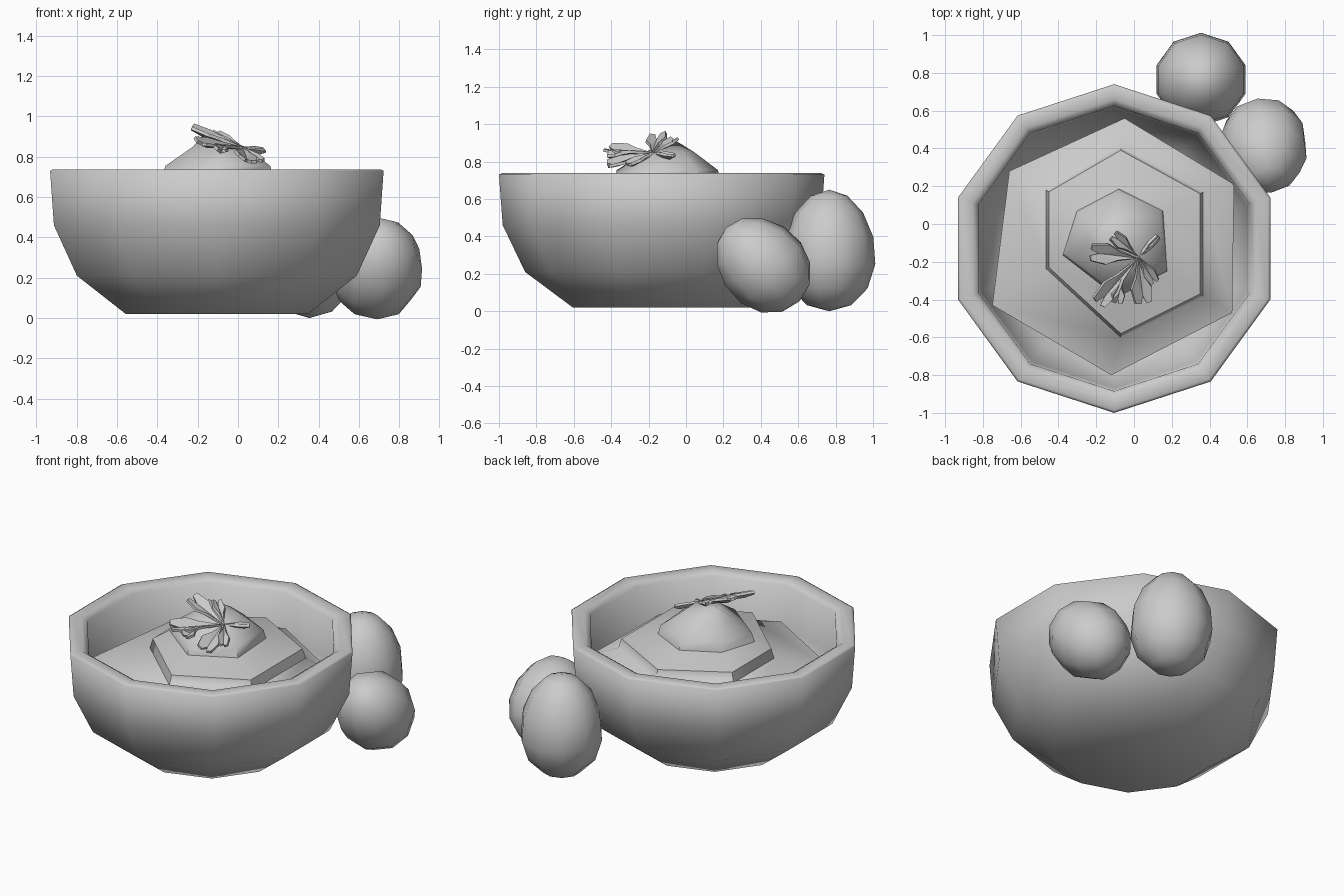
import bpy, bmesh, math
from mathutils import Vector, Matrix

if "Cube" in bpy.data.objects:
    bpy.data.objects.remove(bpy.data.objects["Cube"])

CX, CY = -0.105, -0.13


def make_object(name, bm, angle=None):
    bmesh.ops.recalc_face_normals(bm, faces=bm.faces)
    me = bpy.data.meshes.new(name)
    bm.to_mesh(me)
    bm.free()
    ob = bpy.data.objects.new(name, me)
    bpy.context.collection.objects.link(ob)
    if angle:
        bpy.ops.object.select_all(action='DESELECT')
        ob.select_set(True)
        bpy.context.view_layer.objects.active = ob
        bpy.ops.object.shade_smooth_by_angle(angle=math.radians(angle))
    return ob


def loft(name, rings, angle, cap_start=True, tip=None):
    """Skin a stack of closed rings, capping the start and the end (or a tip)."""
    bm = bmesh.new()
    loops = [[bm.verts.new(p) for p in ring] for ring in rings]
    n = len(loops[0])
    for a, b in zip(loops, loops[1:]):
        for i in range(n):
            j = (i + 1) % n
            bm.faces.new((a[i], a[j], b[j], b[i]))
    if cap_start:
        bm.faces.new(loops[0])
    if tip:
        t = bm.verts.new(tip)
        for i in range(n):
            bm.faces.new((loops[-1][i], loops[-1][(i + 1) % n], t))
    else:
        bm.faces.new(loops[-1])
    return make_object(name, bm, angle)


# Ten-sided bowl: outside wall, rounded rim, inside wall
def decagon(r, z):
    return [(CX + r * math.cos(math.radians(90 + 36 * i)),
             CY + r * math.sin(math.radians(90 + 36 * i)), z) for i in range(10)]


profile = [(0.475, 0.02), (0.73, 0.21), (0.85, 0.46), (0.87, 0.73), (0.855, 0.738),
           (0.79, 0.738), (0.755, 0.715), (0.74, 0.46), (0.64, 0.26), (0.42, 0.12)]
loft("bowl", [decagon(r, z) for r, z in profile], 65)

# Swirled dip: three six-sided tiers rising to an off-centre peak
outer = [(-0.05, 0.56), (-0.66, 0.28), (-0.75, -0.43), (-0.12, -0.80), (0.52, -0.47), (0.53, 0.21)]
middle = [(-0.07, 0.39), (-0.45, 0.17), (-0.45, -0.23), (-0.07, -0.58), (0.35, -0.37), (0.35, 0.16)]
top = [(-0.08, 0.17), (-0.29, 0.06), (-0.36, -0.16), (-0.09, -0.37), (0.16, -0.24), (0.14, 0.06)]


def tier(points, scale, z):
    mx = sum(p[0] for p in points) / 6
    my = sum(p[1] for p in points) / 6
    return [(mx + (x - mx) * scale, my + (y - my) * scale, z) for x, y in points]


loft("dip_swirl", [tier(outer, 0.75, 0.2), tier(outer, 0.98, 0.42), tier(outer, 1, 0.52),
                   tier(middle, 1.04, 0.59), tier(middle, 1, 0.65),
                   tier(top, 1.06, 0.70), tier(top, 1, 0.755), tier(top, 0.5, 0.85)],
     50, tip=(-0.17, -0.06, 0.915))


# Garnish leaf: forked, ridged lobes spreading from a stem
def leaf_z(x, y):
    return 0.85 - 0.37 * (x + 0.04) + 0.22 * (y + 0.25)


def add_lobe(bm, base, end, width):
    b, e = Vector(base), Vector(end)
    d = e - b
    s = Vector((-d.y, d.x)).normalized() * width

    def v(t, side, lift=0.0):
        p = b + d * t + s * side
        return bm.verts.new((p.x, p.y, leaf_z(p.x, p.y) + lift))
    root, notch = v(0, 0), v(0.82, 0, -0.012)
    for k in (1, -1):
        edge = [v(0.4, 0.45 * k, 0.008), v(0.65, k, 0.01), v(0.98, 0.8 * k, 0.01), v(1.0, 0.3 * k)]
        bm.faces.new([root, edge[0], notch])
        bm.faces.new([edge[0], edge[1], edge[2], edge[3], notch])


bm = bmesh.new()
for base, end, width in [((0.02, -0.17), (-0.11, -0.06), 0.035),
                         ((0.02, -0.18), (-0.23, -0.15), 0.055),
                         ((0.01, -0.19), (-0.19, -0.42), 0.05),
                         ((-0.07, -0.29), (-0.09, -0.42), 0.035),
                         ((0.02, -0.19), (0.05, -0.42), 0.055),
                         ((0.02, -0.17), (0.11, -0.31), 0.035),
                         ((0.01, -0.19), (0.13, -0.065), 0.015)]:
    add_lobe(bm, base, end, width)
leaf = make_object("garnish_leaf", bm)
mod = leaf.modifiers.new("thickness", 'SOLIDIFY')
mod.thickness = 0.016
mod.offset = 0


# Egg-shaped falafel leaning on the back of the bowl
def egg(name, centre, radius, half_length, axis, taper):
    bm = bmesh.new()
    bmesh.ops.create_uvsphere(bm, u_segments=10, v_segments=7, radius=1)
    for v in bm.verts:
        k = 1 - taper * v.co.z
        v.co = Vector((v.co.x * radius * k, v.co.y * radius * k, v.co.z * half_length))
    rot = Vector(axis).normalized().to_track_quat('Z', 'Y').to_matrix().to_4x4()
    bmesh.ops.transform(bm, matrix=Matrix.Translation(centre) @ rot, verts=bm.verts)
    make_object(name, bm, 70)


egg("falafel_upright", (0.355, 0.765, 0.325), 0.248, 0.325, (0, 0, 1), 0.10)
egg("falafel_tilted", (0.69, 0.41, 0.25), 0.232, 0.28, (0.1, -0.7, 0.7), 0.06)
